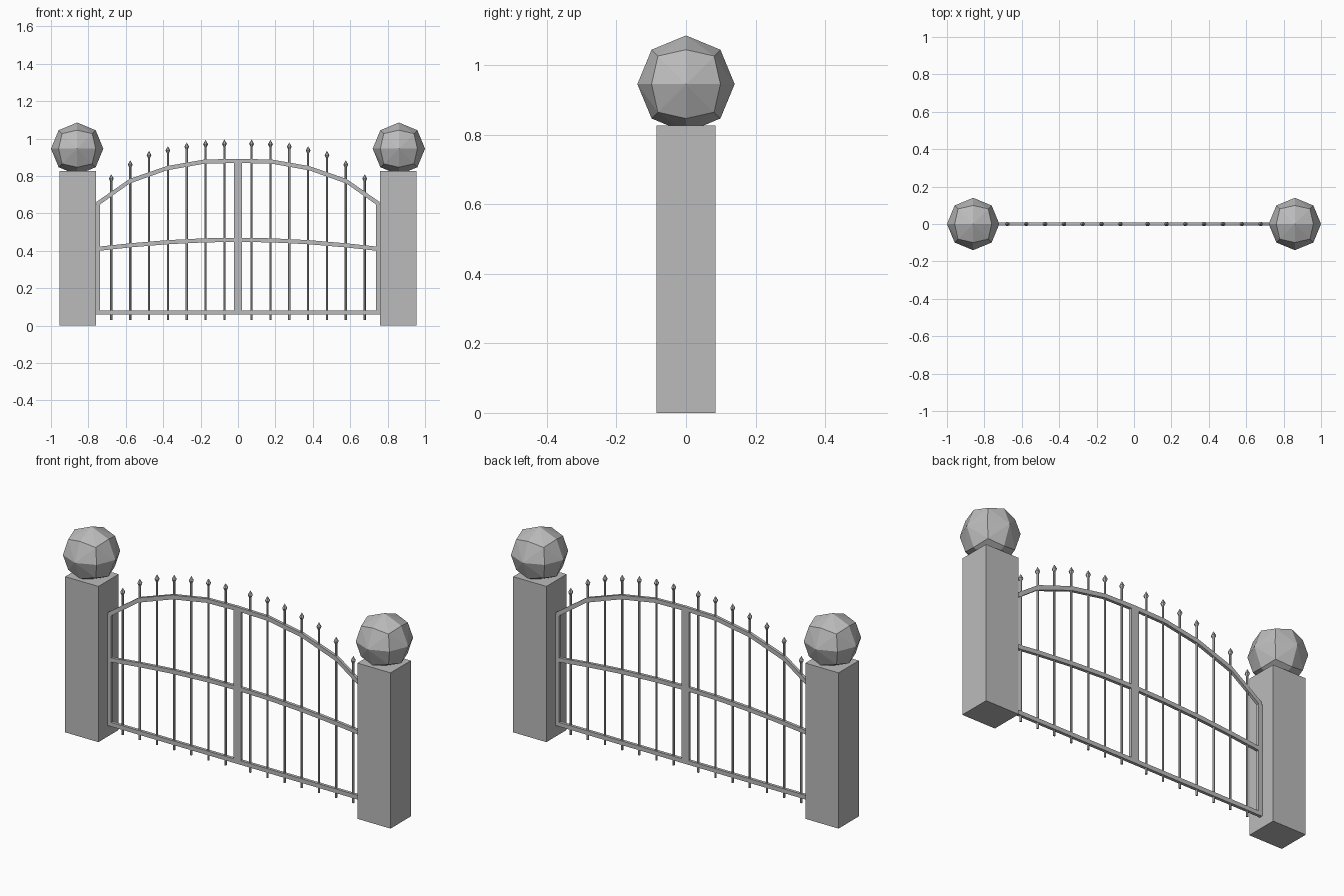
import bpy, bmesh, math
from mathutils import Vector

if "Cube" in bpy.data.objects:
    bpy.data.objects.remove(bpy.data.objects["Cube"])

stone = bpy.data.materials.new("grey")
stone.diffuse_color = (0.5, 0.5, 0.5, 1)
stone.use_nodes = True
stone.node_tree.nodes["Principled BSDF"].inputs["Base Color"].default_value = stone.diffuse_color
DEPTH = 0.016   # gate thickness front to back
RAIL = 0.022    # rail and stile width


def finish(name, bm):
    bmesh.ops.recalc_face_normals(bm, faces=bm.faces)
    mesh = bpy.data.meshes.new(name)
    bm.to_mesh(mesh)
    bm.free()
    mesh.materials.append(stone)
    obj = bpy.data.objects.new(name, mesh)
    bpy.context.collection.objects.link(obj)
    return obj


def box(name, x0, x1, depth, z0, z1):
    bm = bmesh.new()
    bmesh.ops.create_cube(bm, size=1)
    for v in bm.verts:
        v.co = ((x0 + x1) / 2 + v.co.x * (x1 - x0), v.co.y * depth,
                (z0 + z1) / 2 + v.co.z * (z1 - z0))
    return finish(name, bm)


def rail(name, path):
    """Rectangular bar following (x, z) points, with vertical ends."""
    bm = bmesh.new()
    rings = []
    for i, (x, z) in enumerate(path):
        a, b = path[max(i - 1, 0)], path[min(i + 1, len(path) - 1)]
        half = RAIL / 2 * math.hypot(1, (b[1] - a[1]) / (b[0] - a[0]))
        rings.append([bm.verts.new((x, sy * DEPTH / 2, z + sz * half))
                      for sy, sz in ((-1, -1), (1, -1), (1, 1), (-1, 1))])
    for r, s in zip(rings, rings[1:]):
        for k in range(4):
            bm.faces.new((r[k], r[(k + 1) % 4], s[(k + 1) % 4], s[k]))
    bm.faces.new(rings[0])
    bm.faces.new(rings[-1])
    return finish(name, bm)


def spear(name, x, tip):
    """Thin upright bar with a pointed head."""
    bm = bmesh.new()
    sides = 6
    rings = []
    for r, z in ((0.006, 0.03), (0.006, tip - 0.038), (0.013, tip - 0.024)):
        rings.append([bm.verts.new((x + r * math.cos(math.tau * k / sides),
                                    r * math.sin(math.tau * k / sides), z))
                      for k in range(sides)])
    top = bm.verts.new((x, 0, tip))
    for k in range(sides):
        n = (k + 1) % sides
        for r, s in zip(rings, rings[1:]):
            bm.faces.new((r[k], r[n], s[n], s[k]))
        bm.faces.new((rings[-1][k], rings[-1][n], top))
    bm.faces.new(rings[0])
    return finish(name, bm)


def ball(name, x, z, radius):
    """Cube split once and pushed out to a faceted sphere."""
    bm = bmesh.new()
    bmesh.ops.create_cube(bm, size=2)
    bmesh.ops.subdivide_edges(bm, edges=bm.edges[:], cuts=1, use_grid_fill=True)
    # split every quad from cube-face centre to cube corner
    for f in bm.faces[:]:
        ends = [v for v in f.verts if abs(v.co.length_squared - 2) > 0.1]
        bmesh.utils.face_split(f, ends[0], ends[1])
    for v in bm.verts:
        v.co = v.co.normalized() * radius + Vector((x, 0, z))
    return finish(name, bm)


TOP = ((0, 0.881), (0.18, 0.877), (0.38, 0.842), (0.58, 0.772), (0.757, 0.648))
MIDDLE = ((0, 0.459), (0.18, 0.456), (0.38, 0.446), (0.58, 0.429), (0.757, 0.41))
TIPS = (0.996, 0.994, 0.98, 0.96, 0.935, 0.885, 0.81)

for side, s in (("left", -1), ("right", 1)):
    # stone pillar and ball
    box(side + "_pillar", s * 0.858 - 0.0975, s * 0.858 + 0.0975, 0.17, 0, 0.827)
    ball(side + "_pillar_ball", s * 0.86, 0.946, 0.14)
    # gate leaf frame
    box(side + "_inner_stile", min(0, s * RAIL), max(0, s * RAIL), DEPTH, 0.06, 0.885)
    box(side + "_outer_stile", s * 0.75 - RAIL / 2, s * 0.75 + RAIL / 2, DEPTH, 0.06, 0.65)
    rail(side + "_bottom_rail", [(0, 0.07), (s * 0.757, 0.07)])
    rail(side + "_middle_rail", [(s * x, z) for x, z in MIDDLE])
    rail(side + "_top_rail", [(s * x, z) for x, z in TOP])
    # upright bars
    for i, tip in enumerate(TIPS):
        spear(f"{side}_bar_{i + 1}", s * (0.0725 + 0.1008 * i), tip)
